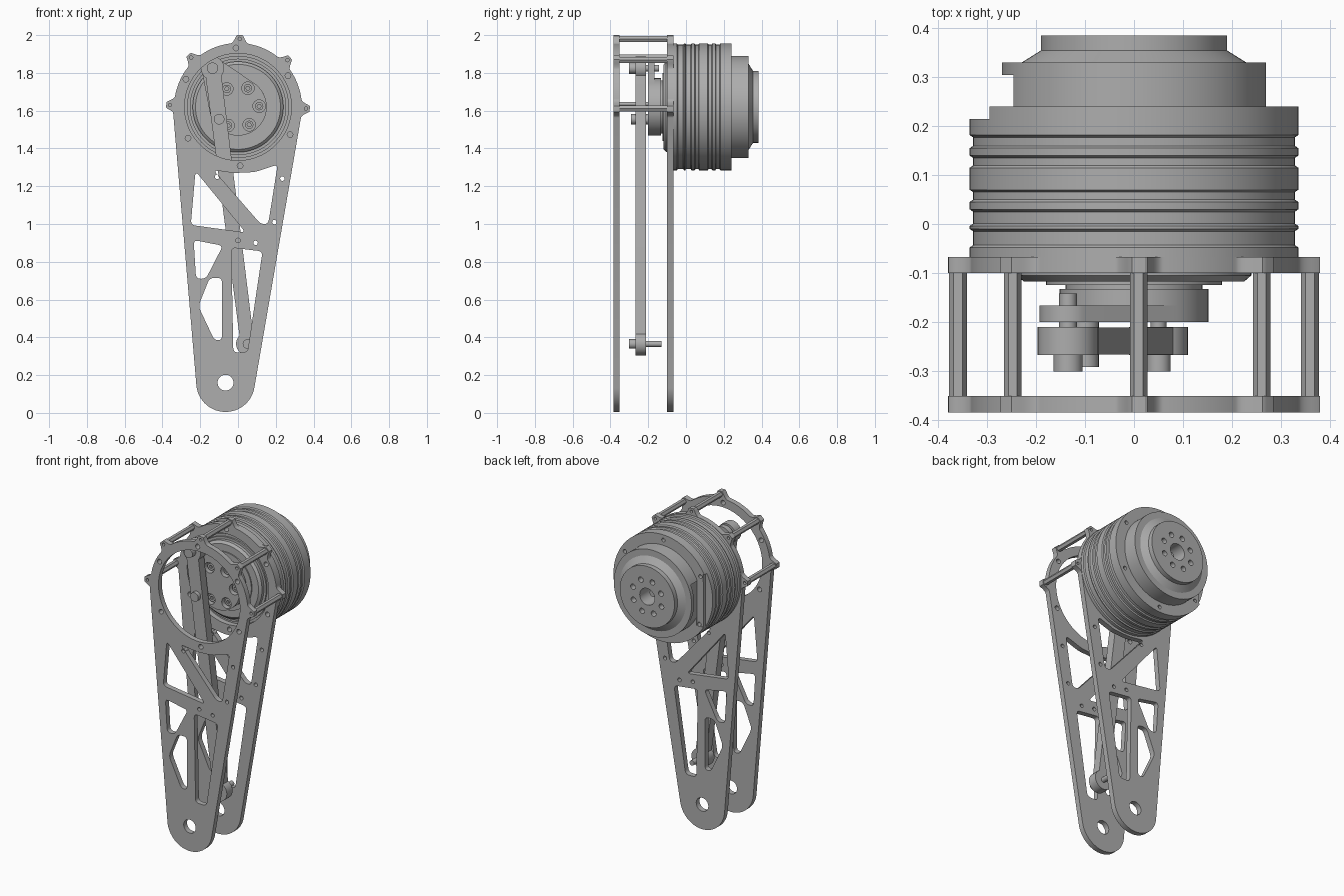
import bpy, bmesh
from math import sin, cos, pi, radians, degrees, atan2, acos, hypot
from mathutils import Vector, Matrix

cube = bpy.data.objects.get("Cube")
if cube:
    bpy.data.objects.remove(cube)

grey = bpy.data.materials.new("machined grey")
grey.use_nodes = True
colour = (0.42, 0.42, 0.42, 1)
grey.diffuse_color = colour
grey.node_tree.nodes["Principled BSDF"].inputs["Base Color"].default_value = colour

HUB = (0, 1.62)
FOOT = (-0.066, 0.16)
CRANK_PIN = (-0.135, 1.825)
ROD_END = (0.05, 0.365)
EARS = [-1.5 + 45 * k for k in range(5)]


def polar(c, r, deg):
    return (c[0] + r * cos(radians(deg)), c[1] + r * sin(radians(deg)))


def circle(c, r, n=24):
    return [polar(c, r, 360 * k / n) for k in range(n)]


def flat_radius(deg, r):
    return r


def eared_radius(deg, r):
    # Rim radius with a flared lug at each ear angle
    d = min(abs(deg - e) for e in EARS)
    return r + 0.042 * max(0, min(1, 1 - (d - 2.5) / 6)) ** 2


def hull(a, ra, b, rb, radius=flat_radius, n=60):
    # Outline around an upper circle a and a lower circle b
    u = degrees(atan2(a[1] - b[1], a[0] - b[0]))
    t = degrees(acos((rb - ra) / hypot(a[0] - b[0], a[1] - b[1])))
    top = [u - t + 2 * t * k / n for k in range(n + 1)]
    low = [u + t + (360 - 2 * t) * k / 30 for k in range(31)]
    return [polar(a, radius(d, ra), d) for d in top] + [polar(b, rb, d) for d in low]


def rounded(points, rad=0.025):
    # Polygon with softened corners
    pts, out = [Vector(p) for p in points], []
    for i, p in enumerate(pts):
        ends = []
        for q in (pts[i - 1], pts[(i + 1) % len(pts)]):
            e = q - p
            ends.append(p + e.normalized() * min(rad, e.length * 0.45))
        for k in range(6):
            t = k / 5
            out.append(tuple(ends[0] * (1 - t) ** 2 + p * 2 * t * (1 - t) + ends[1] * t * t))
    return out


def finish(ob):
    ob.data.materials.clear()
    ob.data.materials.append(grey)
    bpy.ops.object.select_all(action='DESELECT')
    ob.select_set(True)
    bpy.context.view_layer.objects.active = ob
    bpy.ops.object.shade_smooth_by_angle(angle=radians(28))
    return ob


def link(name, mesh):
    ob = bpy.data.objects.new(name, mesh)
    bpy.context.collection.objects.link(ob)
    return ob


def prism(name, outlines, y0, y1):
    # Extrude x-z outlines (first is outer, the rest are holes) from y0 to y1
    cu = bpy.data.curves.new(name, 'CURVE')
    cu.dimensions, cu.fill_mode = '2D', 'BOTH'
    cu.extrude = (y1 - y0) / 2
    for pts in outlines:
        sp = cu.splines.new('POLY')
        sp.points.add(len(pts) - 1)
        for p, (x, z) in zip(sp.points, pts):
            p.co = (x, z, 0, 1)
        sp.use_cyclic_u = True
    tmp = link(name + " outline", cu)
    bpy.context.view_layer.update()
    deps = bpy.context.evaluated_depsgraph_get()
    mesh = bpy.data.meshes.new_from_object(tmp.evaluated_get(deps))
    bpy.data.objects.remove(tmp)
    mesh.transform(Matrix.Translation((0, (y0 + y1) / 2, 0)) @ Matrix.Rotation(pi / 2, 4, 'X'))
    bm = bmesh.new()
    bm.from_mesh(mesh)
    bmesh.ops.remove_doubles(bm, verts=bm.verts, dist=1e-5)
    bmesh.ops.recalc_face_normals(bm, faces=bm.faces)
    bm.to_mesh(mesh)
    bm.free()
    mesh.name = name
    return finish(link(name, mesh))


def lathe(name, profile, c, n=96):
    # Spin an (r, y) profile about the y axis through c
    bm = bmesh.new()
    rings = [[bm.verts.new((x, y, z)) for x, z in circle(c, r, n)] for r, y in profile]
    for a, b in zip(rings, rings[1:]):
        for k in range(n):
            j = (k + 1) % n
            bm.faces.new((a[k], a[j], b[j], b[k]))
    bm.faces.new(rings[0])
    bm.faces.new(rings[-1])
    bmesh.ops.recalc_face_normals(bm, faces=bm.faces)
    mesh = bpy.data.meshes.new(name)
    bm.to_mesh(mesh)
    bm.free()
    return finish(link(name, mesh))


def rod(name, c, r, y0, y1, n=24):
    return lathe(name, [(r, y0), (r, y1)], c, n)


def box(name, x0, x1, y0, y1, z0, z1):
    return prism(name, [[(x0, z0), (x1, z0), (x1, z1), (x0, z1)]], y0, y1)


def cut(ob, cutters):
    for c in cutters:
        c.hide_render = True
        m = ob.modifiers.new("cut", 'BOOLEAN')
        m.operation, m.solver, m.object = 'DIFFERENCE', 'EXACT', c
        bpy.context.view_layer.objects.active = ob
        bpy.ops.object.modifier_apply(modifier=m.name)
        bpy.data.objects.remove(c)
    finish(ob)


# Two matching side plates with lightening windows and bolt holes
windows = [
    [(-0.225, 1.28), (0.04, 0.955), (-0.25, 0.995)],
    [(-0.13, 1.285), (-0.02, 1.27), (0.09, 1.275), (0.21, 1.315), (0.16, 1.0), (0.12, 1.0)],
    [(-0.235, 0.915), (-0.08, 0.885), (-0.17, 0.71), (-0.222, 0.71)],
    [(-0.15, 0.715), (-0.085, 0.715), (-0.085, 0.385), (-0.125, 0.385), (-0.21, 0.565)],
    [(-0.035, 0.875), (0.13, 0.855), (0.05, 0.32), (-0.025, 0.32)],
]
small = [(0.235, 1.24), (0.193, 1.01), (0.093, 0.9), (0, 0.913), (-0.11, 1.25)]
plate = [hull(HUB, 0.338, FOOT, 0.155, eared_radius, 240), circle(HUB, 0.283, 96), circle(FOOT, 0.042, 32)]
plate += [rounded(w) for w in windows]
plate += [circle(p, 0.012, 12) for p in small]
plate += [circle(polar(HUB, 0.312, 32 + 60 * k), 0.015, 16) for k in range(6)]
plate += [circle(polar(HUB, 0.36, e), 0.009, 12) for e in EARS]
prism("front_plate", plate, -0.385, -0.352)
prism("rear_plate", plate, -0.10, -0.067)

# Hexagonal spacers between the plates
for i, e in enumerate(EARS):
    rod(f"spacer_{i + 1}", polar(HUB, 0.36, e), 0.018, -0.353, -0.099, 6)

# Motor housing with grooved rim and stepped ends
R, G = 0.336, 0.329
profile = [(0.14, -0.135), (0.14, -0.125), (0.18, -0.125), (0.18, -0.118), (0.225, -0.118),
           (0.24, -0.105), (0.24, -0.085), (0.255, -0.085), (0.255, -0.075), (0.27, -0.075),
           (0.27, -0.067), (R, -0.067)]
for y0, y1 in ((-0.048, -0.01), (-0.004, 0.03), (0.045, 0.07), (0.115, 0.14), (0.155, 0.182)):
    profile += [(R, y0), (G, y0 + 0.005), (G, y1 - 0.005), (R, y1)]
profile += [(R, 0.24), (0.27, 0.24), (0.27, 0.33), (0.23, 0.33), (0.19, 0.355), (0.19, 0.385)]
motor = lathe("motor_housing", profile, HUB)
cutters = [rod("bore_cutter", HUB, 0.052, 0.28, 0.5, 32),
           box("side_notch_cutter", -0.4, -0.24, 0.235, 0.305, 1.45, 1.73),
           box("rim_notch_cutter", -0.4, -0.285, 0.215, 0.3, 1.40, 1.78)]
cutters += [rod("output_hole_cutter", polar(HUB, 0.105, 45 * k + 20), 0.017, 0.35, 0.5, 16) for k in range(8)]
cutters += [rod("rim_hole_cutter", polar(HUB, 0.303, 60 * k + 32), 0.012, 0.21, 0.5, 12) for k in range(6)]
cut(motor, cutters)
rod("bore_shaft", HUB, 0.022, 0.27, 0.33)

# Crank with bolted hub
bolts = [polar(HUB, 0.112, 60 * k + 2) for k in (-1, 0, 1, 2, 4)]
rod("crank_hub", HUB, 0.152, -0.168, -0.133, 64)
prism("crank_arm", [hull(HUB, 0.152, CRANK_PIN, 0.058)] + [circle(b, 0.033) for b in bolts], -0.20, -0.167)
for i, b in enumerate(bolts):
    prism(f"crank_bolt_{i + 1}", [circle(b, 0.022), circle(b, 0.011, 6)], -0.185, -0.166)

# Connecting rod with round ends and pins
prism("connecting_rod", [hull(CRANK_PIN, 0.042, ROD_END, 0.036)], -0.267, -0.212)
rod("rod_upper_end", CRANK_PIN, 0.062, -0.268, -0.211, 40)
rod("rod_lower_end", ROD_END, 0.06, -0.268, -0.211, 40)
rod("crank_pin_head", CRANK_PIN, 0.03, -0.302, -0.26)
rod("crank_pin", CRANK_PIN, 0.018, -0.27, -0.142)
rod("middle_pin", (-0.1, 1.555), 0.028, -0.292, -0.198)
rod("lower_pin_head", ROD_END, 0.025, -0.302, -0.26)
rod("lower_pin", ROD_END, 0.016, -0.27, -0.13)
